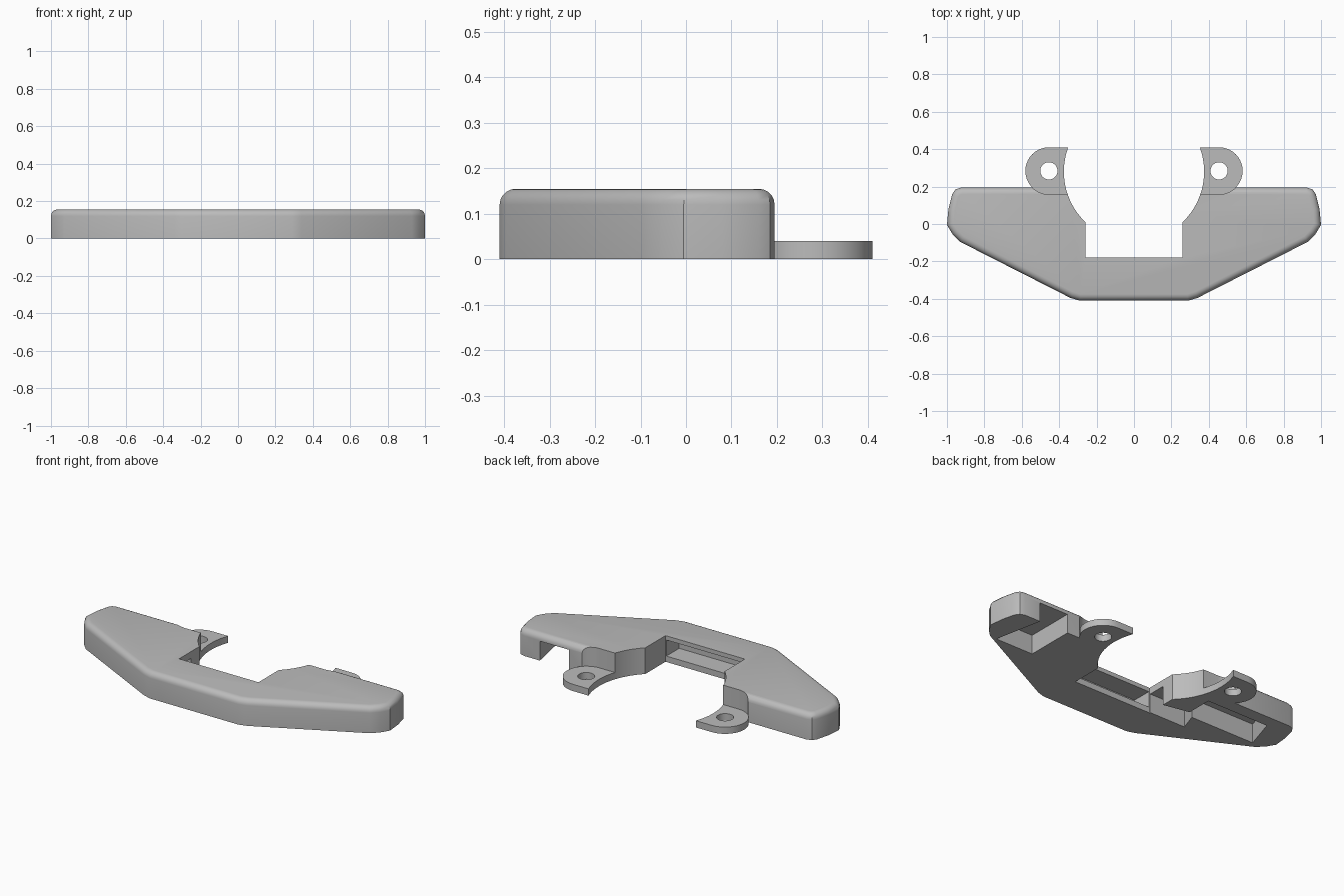
import bpy, bmesh, math

cube = bpy.data.objects.get("Cube")
if cube:
    bpy.data.objects.remove(cube, do_unlink=True)

grey = bpy.data.materials.new("plain grey")
grey.use_nodes = True
COLOUR = (0.5, 0.5, 0.5, 1)
grey.diffuse_color = COLOUR
grey.node_tree.nodes["Principled BSDF"].inputs["Base Color"].default_value = COLOUR

HEIGHT = 0.155
EAR_X, EAR_Y, EAR_R = 0.455, 0.284, 0.126


def prism(name, outline, z0, z1, round_top=0):
    """Extrude a plan outline, with an optional rounded top rim."""
    bm = bmesh.new()
    base = bm.faces.new([bm.verts.new((x, y, z0)) for x, y in outline])
    ext = bmesh.ops.extrude_face_region(bm, geom=[base])["geom"]
    top = [v for v in ext if isinstance(v, bmesh.types.BMVert)]
    bmesh.ops.translate(bm, verts=top, vec=(0, 0, z1 - z0))
    if round_top:
        rim = [e for e in bm.edges if all(v in top for v in e.verts)]
        bmesh.ops.bevel(bm, geom=rim, offset=round_top, segments=5,
                        profile=0.5, affect='EDGES')
    bmesh.ops.recalc_face_normals(bm, faces=bm.faces)
    mesh = bpy.data.meshes.new(name)
    bm.to_mesh(mesh)
    bm.free()
    mesh.materials.append(grey)
    obj = bpy.data.objects.new(name, mesh)
    bpy.context.collection.objects.link(obj)
    return obj


def box(x0, x1, y0, y1):
    return [(x0, y0), (x1, y0), (x1, y1), (x0, y1)]


def arc(cx, cy, r, a0, a1, n):
    return [(cx + r * math.cos(math.radians(a0 + (a1 - a0) * i / n)),
             cy + r * math.sin(math.radians(a0 + (a1 - a0) * i / n)))
            for i in range(n + 1)]


def circle(cx, cy, r, n):
    return arc(cx, cy, r, 0, 360, n)[:-1]


def activate(obj):
    bpy.ops.object.select_all(action='DESELECT')
    obj.select_set(True)
    bpy.context.view_layer.objects.active = obj


def cut(obj, outline, z0=-0.1, z1=0.3):
    """Subtract a prism and discard the cutter."""
    cutter = prism("cutter", outline, z0, z1)
    cutter.hide_render = True
    activate(obj)
    mod = obj.modifiers.new("cut", 'BOOLEAN')
    mod.operation, mod.solver, mod.object = 'DIFFERENCE', 'EXACT', cutter
    bpy.ops.object.modifier_apply(modifier=mod.name)
    bpy.data.objects.remove(cutter, do_unlink=True)


def smooth(obj):
    activate(obj)
    bpy.ops.object.shade_smooth_by_angle(angle=math.radians(28))


def ear_outline(side, inner):
    """Rounded outer end, square inner end."""
    pts = [(inner, EAR_Y - EAR_R)] + arc(EAR_X, EAR_Y, EAR_R, -90, 90, 20)
    pts.append((inner, EAR_Y + EAR_R))
    return [(side * x, y) for x, y in pts]


# Swept body with a rounded top rim
half = [(0.29, -0.41), (0.34, -0.395), (0.93, -0.095), (0.97, -0.055),
        (1.0, -0.005), (0.992, 0.08), (0.972, 0.16), (0.955, 0.185), (0.925, 0.195)]
body = prism("body", half + [(-x, y) for x, y in reversed(half)], 0, HEIGHT, 0.035)

# Central notch and round opening
ROUND = circle(0, 0.28, 0.375, 72)
cut(body, box(-0.26, 0.26, -0.18, 0.3))
cut(body, ROUND)

# Recesses in the body above the ears
for side in (1, -1):
    cut(body, ear_outline(side, 0.25))

# Slot in the front wall of the notch
cut(body, box(-0.255, 0.255, -0.3, -0.1), 0.035, 0.13)

# Underside pockets: left one runs out of the back, right one is closed
cut(body, [(0.63, -0.1), (0.88, -0.1), (0.81, 0.25), (0.63, 0.25)], -0.1, 0.115)
cut(body, [(-0.42, -0.07), (-0.42, 0.12), (-0.83, 0.12), (-0.89, -0.07)], -0.1, 0.115)

# Channel from the notch to the closed pocket
cut(body, [(-0.2, -0.175), (-0.2, -0.08), (-0.45, -0.03), (-0.5, -0.175)], -0.1, 0.115)
smooth(body)

# Thin screw ears
for side, label in ((1, "left_ear"), (-1, "right_ear")):
    ear = prism(label, ear_outline(side, 0.3), 0, 0.04)
    cut(ear, ROUND)
    cut(ear, circle(side * EAR_X, EAR_Y, 0.046, 32))
    smooth(ear)
